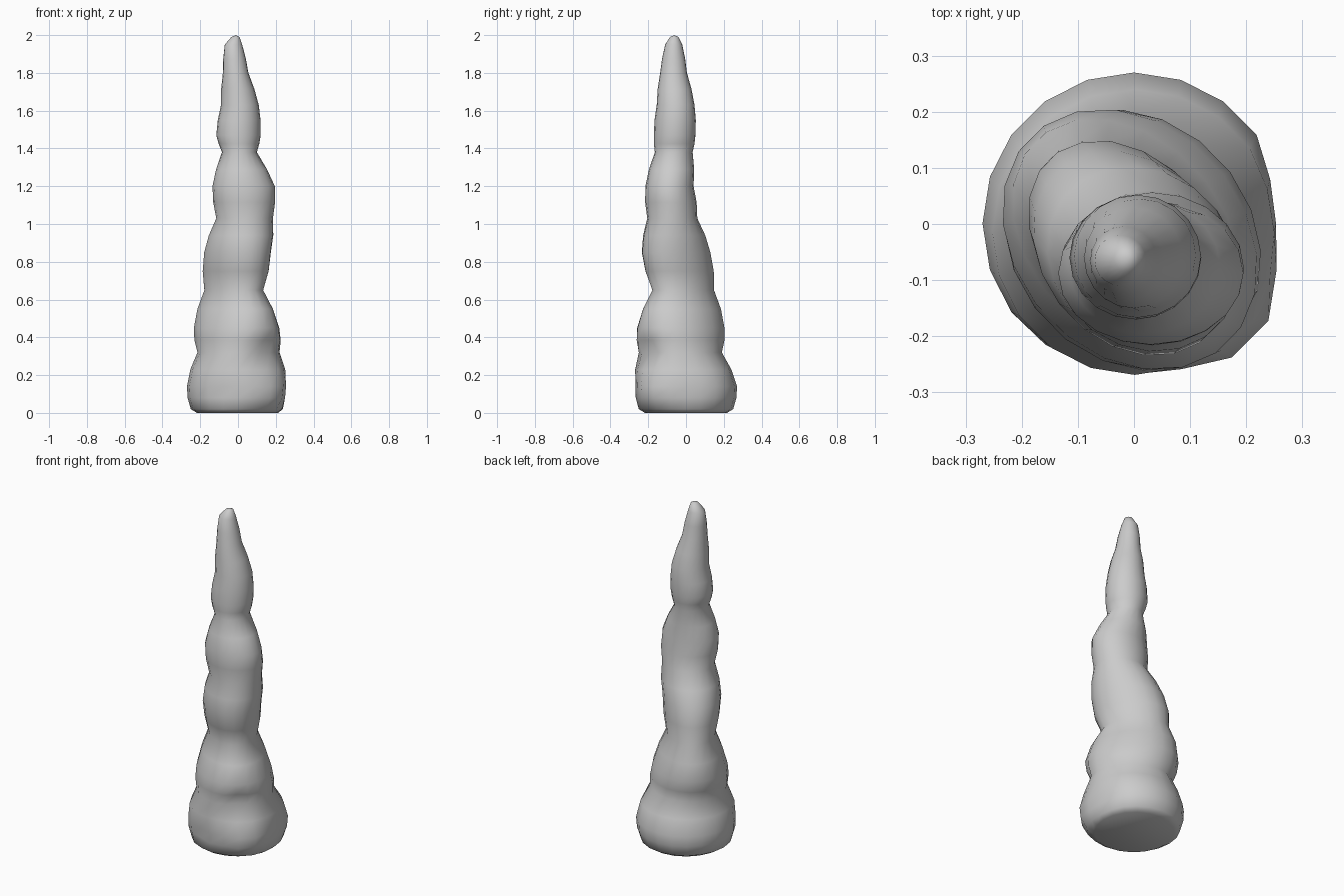
import bpy, bmesh, math
from mathutils import Vector

if "Cube" in bpy.data.objects:
    bpy.data.objects.remove(bpy.data.objects["Cube"])

SIDES = 20

# Waists and bellies of the stacked swellings: z, x min, x max, y min, y max
rings = [
    (0.02, -0.25, 0.245, -0.25, 0.25),
    (0.14, -0.27, 0.27, -0.268, 0.27),
    (0.32, -0.215, 0.22, -0.25, 0.19),
    (0.45, -0.235, 0.22, -0.26, 0.205),
    (0.65, -0.18, 0.135, -0.18, 0.15),
    (0.85, -0.18, 0.175, -0.235, 0.13),
    (1.03, -0.115, 0.185, -0.205, 0.06),
    (1.20, -0.135, 0.195, -0.215, 0.04),
    (1.38, -0.085, 0.10, -0.165, 0.035),
    (1.47, -0.115, 0.12, -0.17, 0.05),
    (1.63, -0.09, 0.11, -0.155, 0.045),
    (1.80, -0.08, 0.055, -0.137, 0.005),
    (1.95, -0.07, 0.022, -0.11, -0.02),
    (1.99, -0.035, 0.008, -0.085, -0.04),
]

# Local lumps (+) and hollows (-): x, y, z, radius, push
lumps = [
    (0.20, -0.20, 0.12, 0.14, 0.03),
    (0.27, 0.03, 0.12, 0.14, -0.018),
    (0.14, -0.20, 0.33, 0.09, -0.035),
    (-0.09, -0.25, 0.10, 0.09, -0.02),
]


def midway(k):
    """Rounded in-between ring, bulging outward from the straight line."""
    a, b = rings[k], rings[k + 1]
    m = [(p + q) / 2 for p, q in zip(a, b)]
    grow = 0.12 * (b[0] - a[0]) * (1 - 0.35 * m[0])
    return (m[0], m[1] - grow * 0.5, m[2] + grow * 0.5, m[3] - grow * 0.5, m[4] + grow * 0.5)


# Small foot ring rounds the base, then each ring with its in-between
foot = (0.0,) + tuple(v * 0.87 for v in rings[0][1:])
levels = [foot]
for k, ring in enumerate(rings):
    levels.append(ring)
    if k + 2 < len(rings):
        levels.append(midway(k))

bm = bmesh.new()
loops = []
for z, x0, x1, y0, y1 in levels:
    cx, cy, a, b = (x0 + x1) / 2, (y0 + y1) / 2, (x1 - x0) / 2, (y1 - y0) / 2
    # the middle of the column leans toward the back left and front right
    skew = -0.16 * math.sin(math.pi * (z - 0.25) / 0.8) if 0.25 < z < 1.05 else 0
    loop = []
    for i in range(SIDES):
        t = math.tau * i / SIDES
        p = Vector((cx + a * math.cos(t - skew), cy + b * math.sin(t + skew), z))
        out = Vector((p.x - cx, p.y - cy, 0)).normalized()
        push = sum(h * max(0, 1 - ((p - Vector((x, y, zz))).length / r) ** 2)
                   for x, y, zz, r, h in lumps)
        loop.append(bm.verts.new(p + out * push))
    loops.append(loop)

# Skin between the rings, flat base and pointed tip
tip = bm.verts.new((-0.012, -0.062, 2.0))
for i in range(SIDES):
    j = (i + 1) % SIDES
    for lo, hi in zip(loops, loops[1:]):
        bm.faces.new((lo[i], lo[j], hi[j], hi[i]))
    bm.faces.new((loops[-1][i], loops[-1][j], tip))
bm.faces.new(loops[0][::-1])
bmesh.ops.recalc_face_normals(bm, faces=bm.faces[:])

mesh = bpy.data.meshes.new("stalagmite")
bm.to_mesh(mesh)
bm.free()
obj = bpy.data.objects.new("stalagmite", mesh)
bpy.context.collection.objects.link(obj)
bpy.context.view_layer.objects.active = obj
obj.select_set(True)
bpy.ops.object.shade_smooth_by_angle(angle=math.radians(60))
